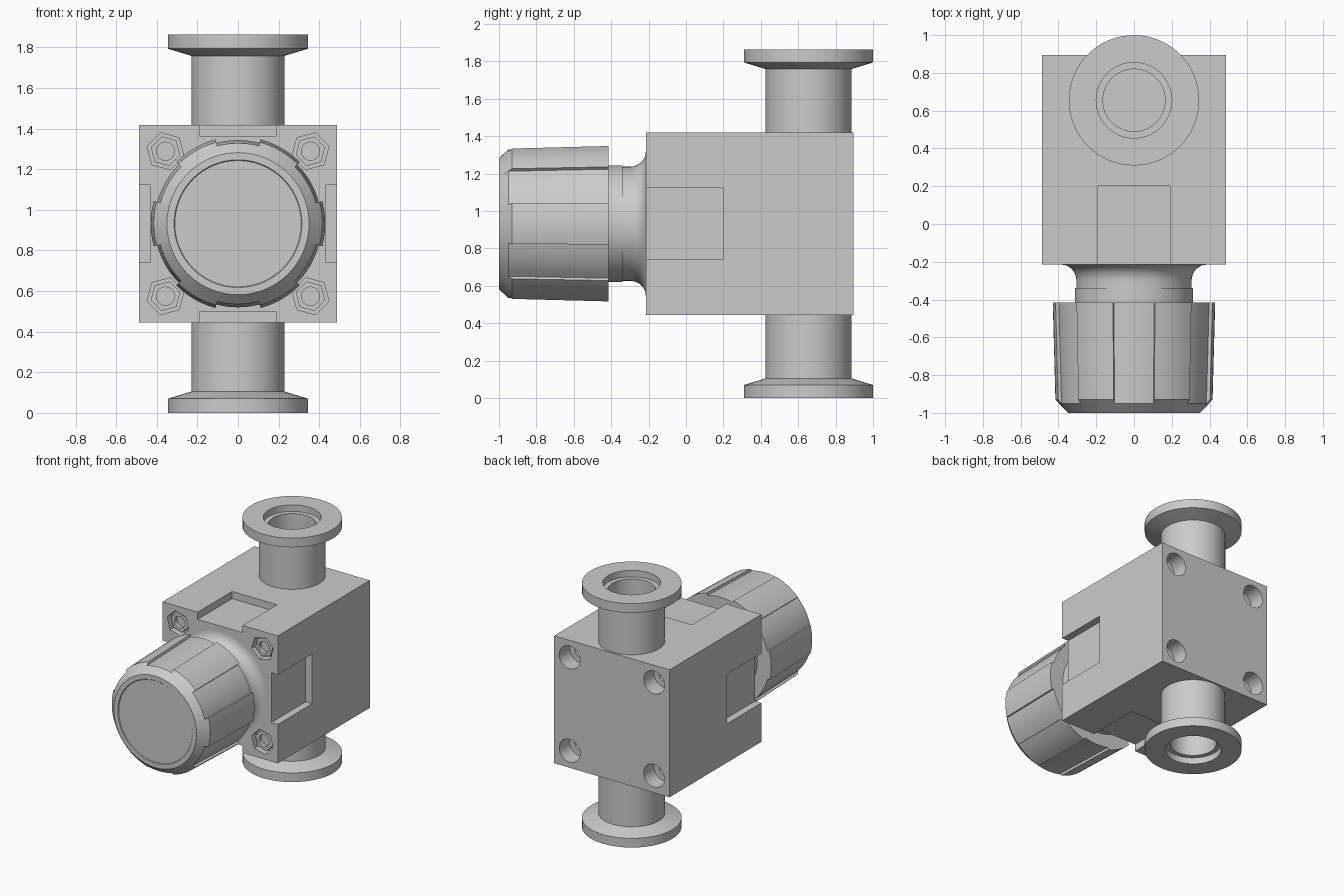
import bpy, bmesh, math
from mathutils import Vector

if "Cube" in bpy.data.objects:
    bpy.data.objects.remove(bpy.data.objects["Cube"])

CZ, PY = 0.932, 0.655          # knob axis height, pipe axis depth
H = 1.864                      # overall height


def loft(name, rings, caps=True):
    """Bridge successive rings of points into a skin."""
    bm = bmesh.new()
    loops = [[bm.verts.new(p) for p in r] for r in rings]
    n = len(loops[0])
    for a, b in zip(loops, loops[1:]):
        for i in range(n):
            j = (i + 1) % n
            bm.faces.new((a[i], a[j], b[j], b[i]))
    if caps:
        bm.faces.new(loops[0])
        bm.faces.new(loops[-1])
    bmesh.ops.remove_doubles(bm, verts=bm.verts, dist=1e-5)
    bmesh.ops.recalc_face_normals(bm, faces=bm.faces)
    me = bpy.data.meshes.new(name)
    bm.to_mesh(me)
    bm.free()
    ob = bpy.data.objects.new(name, me)
    bpy.context.collection.objects.link(ob)
    return ob


def lathe_y(name, profile, x=0, z=CZ, n=64, rot=0, caps=True):
    """Revolve (radius, y) points around a y-parallel axis."""
    ang = [rot + math.tau * i / n for i in range(n)]
    return loft(name, [[(x + r * math.cos(a), y, z + r * math.sin(a)) for a in ang]
                       for r, y in profile], caps)


def lathe_z(name, profile, n=64, caps=True):
    """Revolve (radius, z) points around the pipe axis."""
    ang = [math.tau * i / n for i in range(n)]
    return loft(name, [[(r * math.cos(a), PY + r * math.sin(a), z) for a in ang]
                       for r, z in profile], caps)


def box(name, lo, hi):
    (x0, y0, z0), (x1, y1, z1) = lo, hi
    return loft(name, [[(x0, y0, z), (x1, y0, z), (x1, y1, z), (x0, y1, z)] for z in (z0, z1)])


def activate(ob):
    bpy.ops.object.select_all(action='DESELECT')
    ob.select_set(True)
    bpy.context.view_layer.objects.active = ob


def cut(ob, cutter):
    activate(ob)
    m = ob.modifiers.new("cut", 'BOOLEAN')
    m.operation, m.solver, m.object = 'DIFFERENCE', 'EXACT', cutter
    bpy.ops.object.modifier_apply(modifier=m.name)
    bpy.data.objects.remove(cutter)


def smooth(ob):
    activate(ob)
    bpy.ops.object.shade_smooth_by_angle(angle=math.radians(30))


# valve body
FRONT, BACK, W, HZ = -0.215, 0.895, 0.487, 0.487
body = box("valve_body", (-W, FRONT, CZ - HZ), (W, BACK, CZ + HZ))

# wrench pockets on the four sides
D = 0.055
for s in (-1, 1):
    zs = sorted((CZ + s * (HZ - D), CZ + s * (HZ + 0.1)))
    cut(body, box("pocket_cutter", (-0.19, -0.4, zs[0]), (0.19, 0.2, zs[1])))
    xs = sorted((s * (W - D), s * (W + 0.1)))
    cut(body, box("pocket_cutter", (xs[0], -0.4, CZ - 0.19), (xs[1], 0.2, CZ + 0.19)))

# hex nut pockets in front, bolt holes in back, with nuts inside
for sx in (-1, 1):
    for sz in (-1, 1):
        x, z = sx * 0.357, CZ + sz * 0.357
        rot = math.radians(15 if sx * sz > 0 else 45)
        cut(body, lathe_y("hex_cutter", [(0.094, -0.3), (0.094, -0.155)], x, z, 6, rot))
        cut(body, lathe_y("hole_cutter", [(0.088, 0.77), (0.088, 1.0)], x, z, 32))
        cut(body, lathe_y("bore_cutter", [(0.045, 0.68), (0.045, 0.8)], x, z, 24))
        nut = lathe_y("hex_nut", [(0.075, -0.15), (0.075, -0.195)], x, z, 6, rot)
        cut(nut, lathe_y("nut_cutter", [(0.045, -0.165), (0.045, -0.3)], x, z, 24))
        smooth(nut)

# flow bores in the body
cut(body, lathe_z("bore_cutter", [(0.165, 1.08), (0.165, 1.6)]))
cut(body, lathe_z("bore_cutter", [(0.165, H - 1.08), (0.165, H - 1.6)]))
smooth(body)

# pipe stubs with clamp flanges
stub = [(0.23, CZ - HZ), (0.23, 0.105), (0.345, 0.07), (0.345, 0), (0.2, 0),
        (0.2, 0.05), (0.165, 0.05), (0.165, CZ - HZ)]
smooth(lathe_z("lower_pipe", stub, caps=False))
smooth(lathe_z("upper_pipe", [(r, H - z) for r, z in stub], caps=False))

# flared neck between body and knob
flare = [(0.385 - 0.08 * math.sin(t), FRONT - 0.085 * (1 - math.cos(t)))
         for t in [math.pi / 2 * i / 8 for i in range(9)]]
smooth(lathe_y("bonnet_neck", flare + [(0.305, -0.34), (0.312, -0.34), (0.312, -0.45)]))


# knob with six raised grips and six shallow flutes
def knob_ring(raised, fluted):
    pts = []
    for s in range(12):
        r, y = raised if s % 2 else fluted
        mid = math.pi / 2 + s * math.pi / 6
        for k in range(7):
            a = mid + (k / 6 - 0.5) * math.pi / 6
            pts.append((r * math.cos(a), y, CZ + r * math.sin(a)))
    return pts


same = [(0.35, -1.0), (0.315, -1.0), (0.311, -0.995)]
rings = [knob_ring((0.312, -0.415), (0.312, -0.415)),
         knob_ring((0.43, -0.415), (0.412, -0.415)),
         knob_ring((0.416, -0.93), (0.397, -0.95))]
rings += [knob_ring(p, p) for p in same]
smooth(loft("hand_knob", rings))
